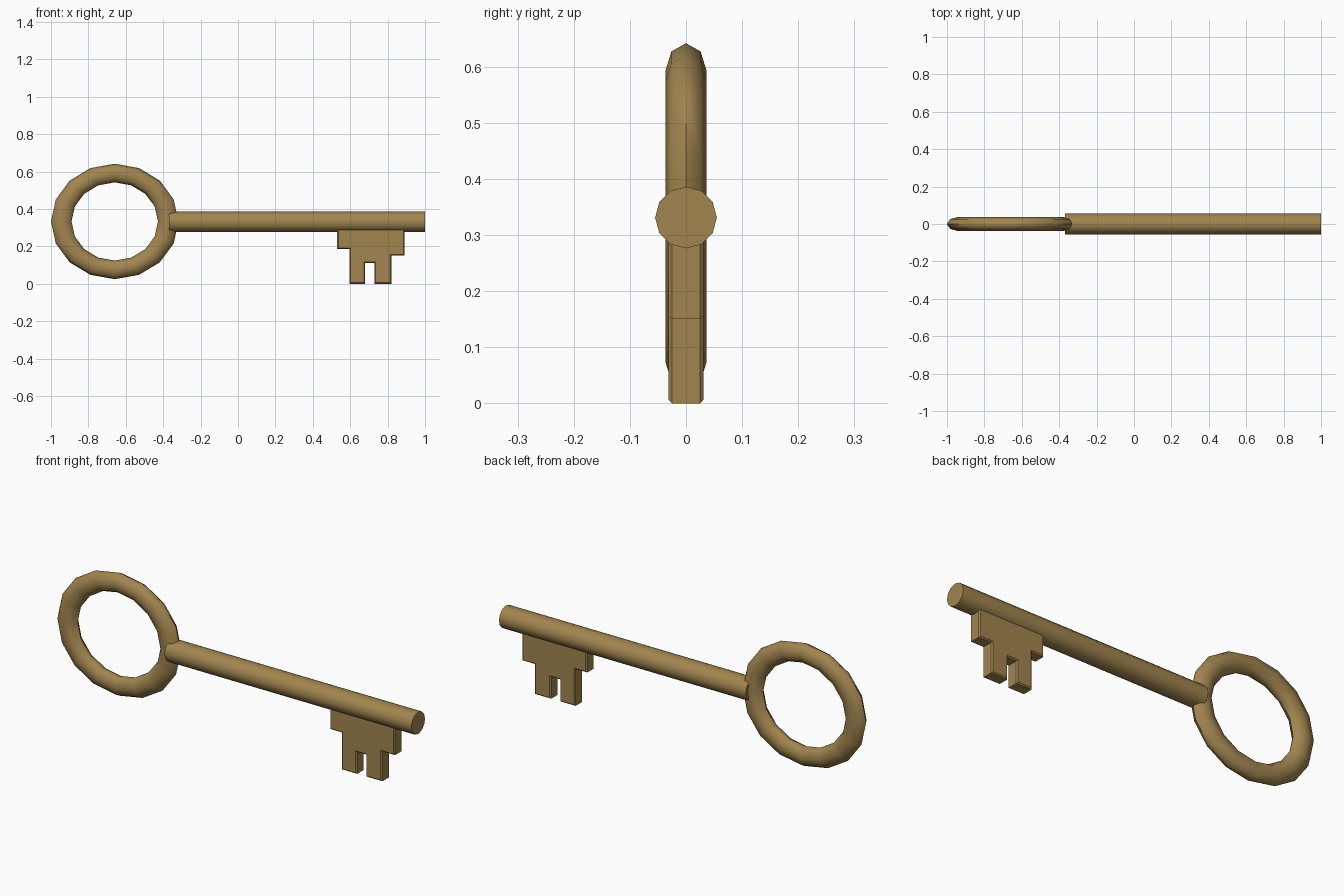
import bpy
import bmesh
from math import radians

cube = bpy.data.objects.get("Cube")
if cube:
    bpy.data.objects.remove(cube, do_unlink=True)

brass = bpy.data.materials.new("aged_brass")
brass.use_nodes = True
COLOUR = (0.36, 0.235, 0.08, 1)
brass.diffuse_color = COLOUR
brass.node_tree.nodes["Principled BSDF"].inputs["Base Color"].default_value = COLOUR

AXIS_Z = 0.331


def finish(obj, name, smooth_angle=None):
    """Name a part, apply its transform, colour it and set its shading."""
    obj.name = obj.data.name = name
    obj.data.materials.append(brass)
    bpy.ops.object.select_all(action="DESELECT")
    obj.select_set(True)
    bpy.context.view_layer.objects.active = obj
    bpy.ops.object.transform_apply(location=False, rotation=True, scale=True)
    if smooth_angle:
        bpy.ops.object.shade_smooth_by_angle(angle=radians(smooth_angle))


# Oval ring handle, flattened front to back
bpy.ops.mesh.primitive_torus_add(
    major_segments=16, minor_segments=8, major_radius=0.286, minor_radius=0.055,
    location=(-0.659, 0, AXIS_Z + 0.002), rotation=(radians(90), 0, 0))
ring = bpy.context.object
ring.scale = (1, 0.905, 0.67)
finish(ring, "ring_handle", 60)

# Round shaft
bpy.ops.mesh.primitive_cylinder_add(
    vertices=12, radius=0.055, depth=1.37,
    location=(0.315, 0, AXIS_Z), rotation=(0, radians(90), 0))
finish(bpy.context.object, "shaft", 40)

# Notched bit: outline extruded through y, with chamfered front and back rims
outline = [(0.53, 0.295), (0.53, 0.185), (0.595, 0.185), (0.595, 0),
           (0.68, 0), (0.68, 0.11), (0.73, 0.11), (0.73, 0),
           (0.82, 0), (0.82, 0.15), (0.89, 0.15), (0.89, 0.295)]
HALF = 0.031
bm = bmesh.new()
front = bm.faces.new([bm.verts.new((x, -HALF, z)) for x, z in outline])
extruded = bmesh.ops.extrude_face_region(bm, geom=[front], use_keep_orig=True)["geom"]
back_verts = [g for g in extruded if isinstance(g, bmesh.types.BMVert)]
bmesh.ops.translate(bm, verts=back_verts, vec=(0, 2 * HALF, 0))
bmesh.ops.recalc_face_normals(bm, faces=bm.faces)
rims = [e for e in bm.edges if abs(e.verts[0].co.y - e.verts[1].co.y) < HALF]
bmesh.ops.bevel(bm, geom=rims, offset=0.006, segments=1, affect="EDGES")
mesh = bpy.data.meshes.new("bit")
bm.to_mesh(mesh)
bm.free()
bit = bpy.data.objects.new("bit", mesh)
bpy.context.collection.objects.link(bit)
finish(bit, "bit")
